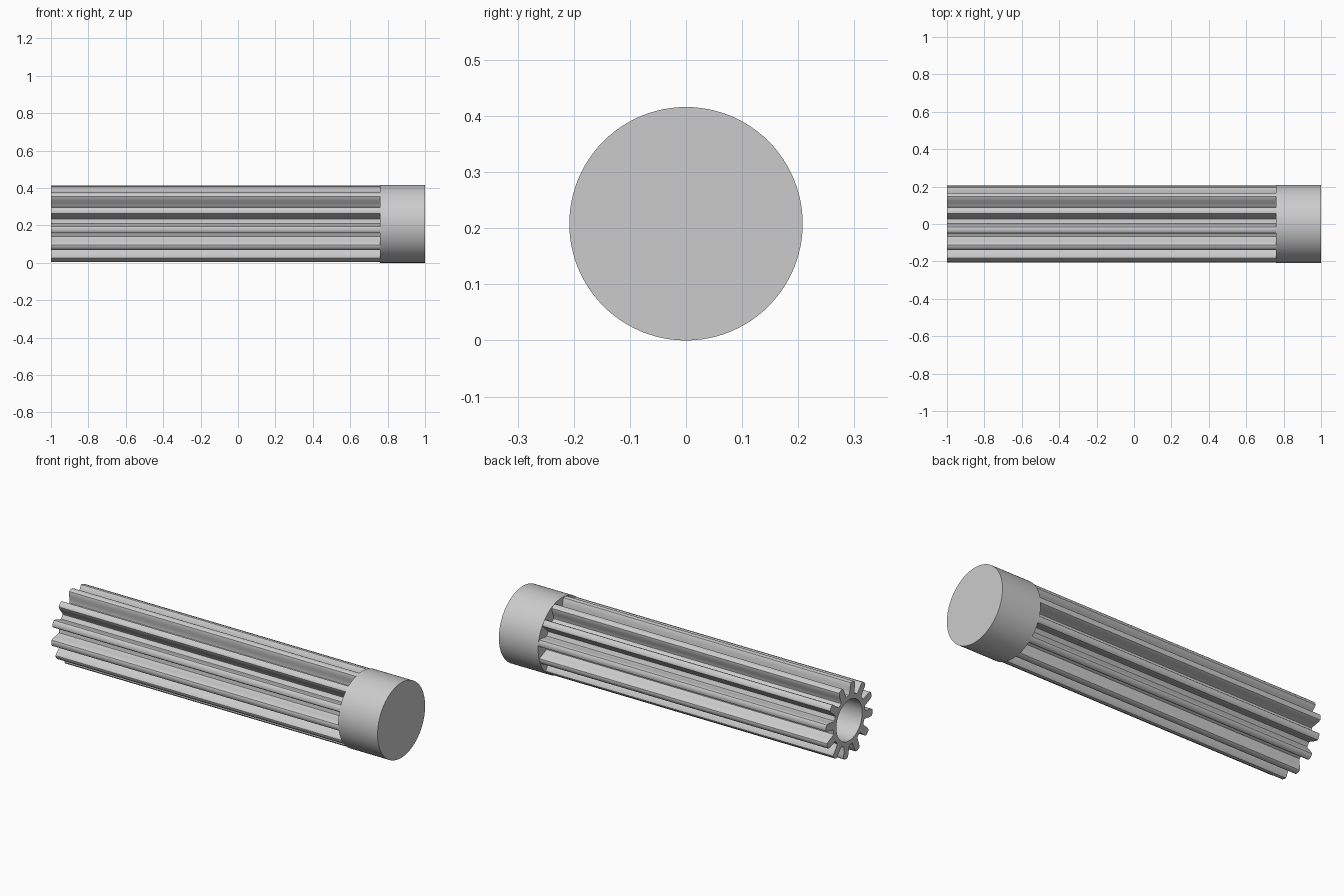
import bpy, bmesh, math

cube = bpy.data.objects.get("Cube")
if cube:
    bpy.data.objects.remove(cube)

RADIUS, SHOULDER, TEETH = 0.208, 0.76, 12
BORE = 0.113
PHASE = 21          # angle of the first tooth above the front, in degrees

grey = bpy.data.materials.new("plain_grey")
grey.use_nodes = True
colour = (0.6, 0.6, 0.6, 1)
grey.diffuse_color = colour
grey.node_tree.nodes["Principled BSDF"].inputs["Base Color"].default_value = colour


def finish(obj, angle):
    obj.data.materials.append(grey)
    bpy.ops.object.select_all(action='DESELECT')
    obj.select_set(True)
    bpy.context.view_layer.objects.active = obj
    bpy.ops.object.shade_smooth_by_angle(angle=math.radians(angle))


def tooth_profile():
    """Outline of all teeth as (radius, angle), going round once."""
    flank = [(0.139, 10), (0.15, 8.2), (0.163, 7.5), (0.178, 6.9),
             (0.193, 6), (0.202, 4.8), (0.206, 2.5)]
    tooth = [(r, -a) for r, a in flank] + [(r, a) for r, a in reversed(flank)]
    tooth.append((0.138, 15))
    step = 360 / TEETH
    return [(r, math.radians(PHASE + step * k + a)) for k in range(TEETH) for r, a in tooth]


def ring(bm, x, points):
    return [bm.verts.new((x, -r * math.cos(a), RADIUS + r * math.sin(a))) for r, a in points]


# Toothed shaft with a round bore
outline = tooth_profile()
bore = [(BORE, a) for r, a in outline]
bm = bmesh.new()
loops = [ring(bm, SHOULDER, bore), ring(bm, -1, bore),
         ring(bm, -1, outline), ring(bm, SHOULDER, outline)]
count = len(outline)
for k in range(len(loops)):
    a, b = loops[k], loops[(k + 1) % len(loops)]
    for i in range(count):
        j = (i + 1) % count
        bm.faces.new((a[i], a[j], b[j], b[i]))
bmesh.ops.recalc_face_normals(bm, faces=bm.faces)
mesh = bpy.data.meshes.new("toothed_shaft")
bm.to_mesh(mesh)
bm.free()
shaft = bpy.data.objects.new("toothed_shaft", mesh)
bpy.context.collection.objects.link(shaft)
finish(shaft, 35)

# Solid round end cap
bpy.ops.mesh.primitive_cylinder_add(
    vertices=96, radius=RADIUS, depth=1 - SHOULDER,
    location=((1 + SHOULDER) / 2, 0, RADIUS), rotation=(0, math.pi / 2, 0))
cap = bpy.context.object
cap.name = "end_cap"
finish(cap, 35)
